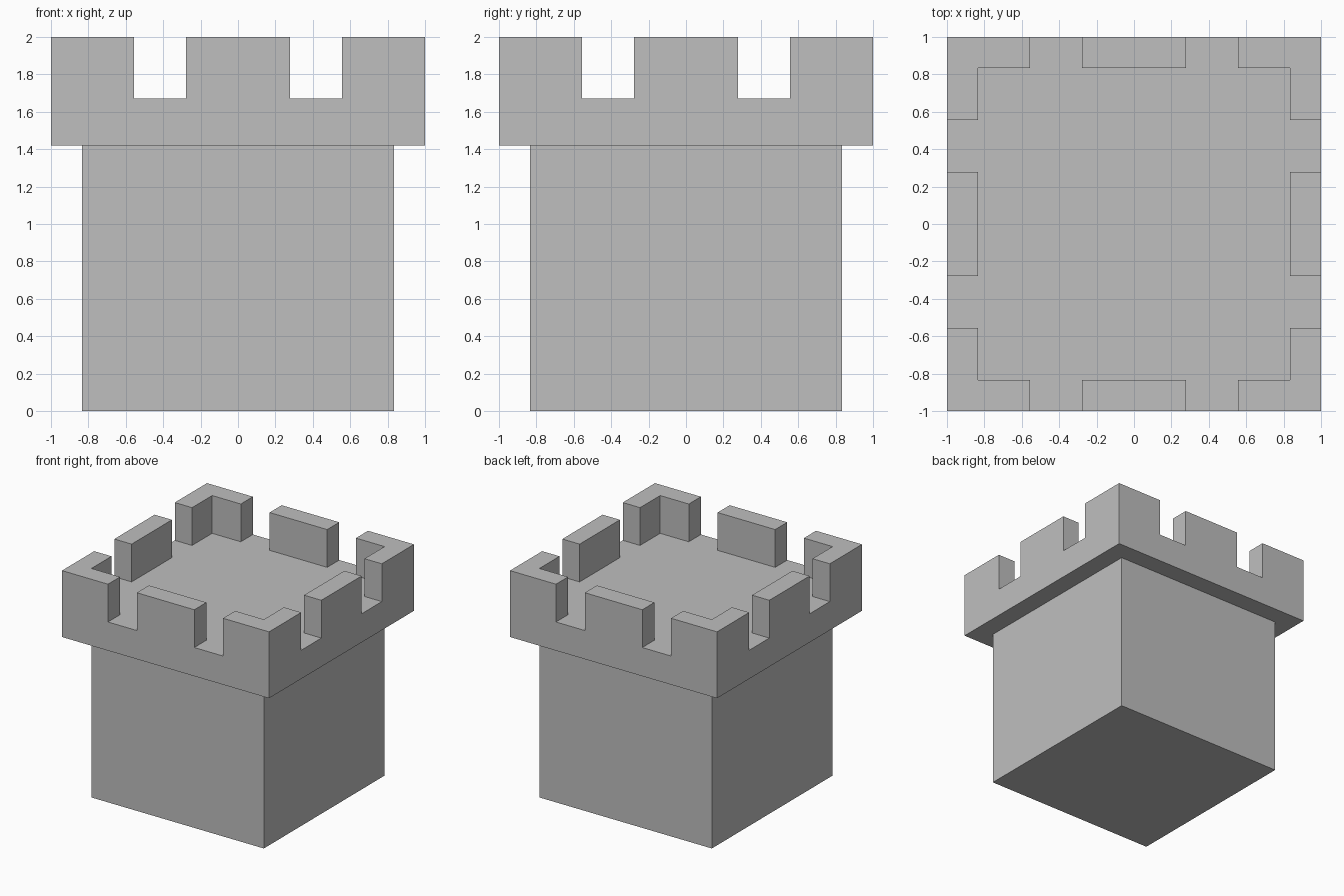
import bpy, bmesh, math

cube = bpy.data.objects.get("Cube")
if cube:
    bpy.data.objects.remove(cube, do_unlink=True)

INNER, GAP_OUT, GAP_IN = 0.833, 0.556, 0.278
LEDGE_Z, DECK_Z, TOP_Z = 1.42, 1.67, 2.0
LINES = [-1, -INNER, -GAP_OUT, -GAP_IN, GAP_IN, GAP_OUT, INNER, 1]
CELLS = len(LINES) - 1

stone = bpy.data.materials.new("stone_grey")
stone.use_nodes = True
colour = (0.52, 0.52, 0.52, 1)
stone.diffuse_color = colour
stone.node_tree.nodes["Principled BSDF"].inputs["Base Color"].default_value = colour

bm = bmesh.new()

# Deck: a grid whose lines fall on the parapet and gap edges
bmesh.ops.create_grid(bm, x_segments=CELLS, y_segments=CELLS, size=1)
for v in bm.verts:
    i, j = (round((c + 1) / 2 * CELLS) for c in v.co.xy)
    v.co = (LINES[i], LINES[j], DECK_Z)


def is_merlon(face):
    """Rim cells that do not lie in a gap."""
    low, high = sorted(abs(c) for c in face.calc_center_median().xy)
    return high > INNER and not GAP_IN < low < GAP_OUT


# Battlements: raise the merlon cells
merlons = [f for f in bm.faces if is_merlon(f)]
raised = bmesh.ops.extrude_face_region(bm, geom=merlons)["geom"]
for v in raised:
    if isinstance(v, bmesh.types.BMVert):
        v.co.z = TOP_Z
old = [f for f in merlons if f.is_valid]
if old:
    bmesh.ops.delete(bm, geom=old, context='FACES')


def extend_rim(z, scale=1):
    """Extrude the open rim to a new height, optionally scaled inward."""
    rim = [e for e in bm.edges if e.is_boundary]
    new = bmesh.ops.extrude_edge_only(bm, edges=rim)["geom"]
    for v in new:
        if isinstance(v, bmesh.types.BMVert):
            v.co = (v.co.x * scale, v.co.y * scale, z)


# Parapet side, overhang, tower walls and base
extend_rim(LEDGE_Z)
extend_rim(LEDGE_Z, INNER)
extend_rim(0)
bmesh.ops.holes_fill(bm, edges=[e for e in bm.edges if e.is_boundary], sides=0)

# Merge coplanar faces into clean flat walls
bmesh.ops.recalc_face_normals(bm, faces=bm.faces)
bmesh.ops.dissolve_limit(bm, angle_limit=math.radians(1),
                         verts=bm.verts, edges=bm.edges)

mesh = bpy.data.meshes.new("castle_tower")
bm.to_mesh(mesh)
bm.free()
mesh.materials.append(stone)
tower = bpy.data.objects.new("castle_tower", mesh)
bpy.context.collection.objects.link(tower)
